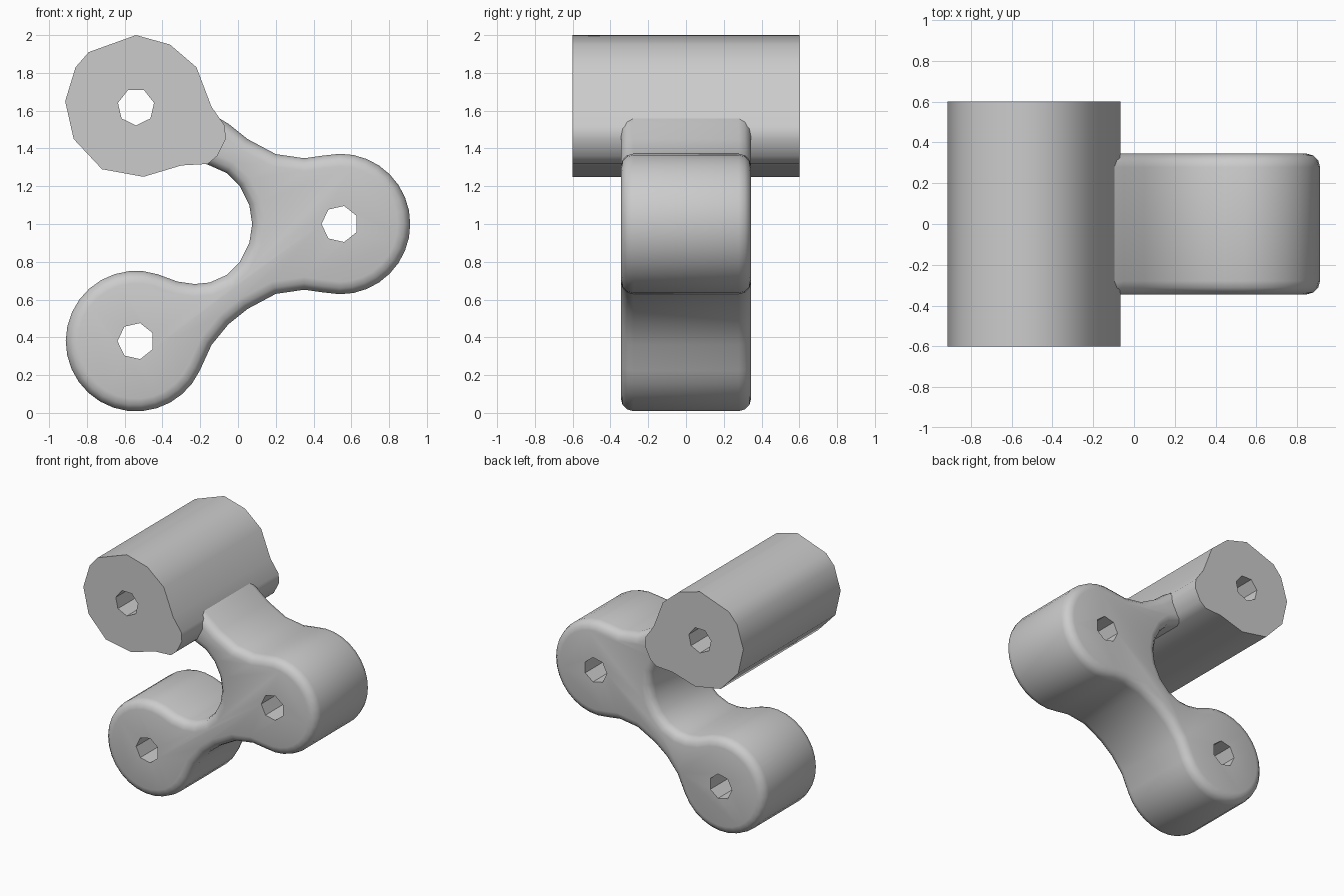
import bpy, bmesh
from math import sin, cos, radians, pi
from mathutils import Vector

cube = bpy.data.objects.get("Cube")
if cube:
    bpy.data.objects.remove(cube)

grey = bpy.data.materials.new("plain grey")
grey.use_nodes = True
colour = (0.6, 0.6, 0.6, 1)
grey.diffuse_color = colour
grey.node_tree.nodes["Principled BSDF"].inputs["Base Color"].default_value = colour


def arc(cx, cz, r, start, end, n):
    """Points along an arc in the xz plane, angles in degrees."""
    angles = [radians(start + (end - start) * i / n) for i in range(n + 1)]
    return [(cx + r * cos(a), cz + r * sin(a)) for a in angles]


def prism(name, outline, half_depth, rim=0):
    """Extrude an xz outline along y, optionally rounding both rims."""
    bm = bmesh.new()
    front = bm.faces.new([bm.verts.new((x, -half_depth, z)) for x, z in outline])
    moved = bmesh.ops.extrude_face_region(bm, geom=[front], use_keep_orig=True)["geom"]
    bmesh.ops.translate(bm, verts=[v for v in moved if isinstance(v, bmesh.types.BMVert)],
                        vec=Vector((0, 2 * half_depth, 0)))
    bmesh.ops.recalc_face_normals(bm, faces=bm.faces[:])
    if rim:
        edges = [e for e in bm.edges if abs(e.verts[0].co.y - e.verts[1].co.y) < 1e-5]
        bmesh.ops.bevel(bm, geom=edges, offset=rim, segments=3, profile=0.5,
                        affect='EDGES', clamp_overlap=False)
    mesh = bpy.data.meshes.new(name)
    bm.to_mesh(mesh)
    bm.free()
    obj = bpy.data.objects.new(name, mesh)
    bpy.context.collection.objects.link(obj)
    mesh.materials.append(grey)
    return obj


def drill(target, cx, cz, turn):
    """Cut a seven-sided bore along y."""
    bore = prism("bore_cutter", arc(cx, cz, 0.098, turn, turn + 360, 7)[:-1], 1)
    mod = target.modifiers.new("bore", 'BOOLEAN')
    mod.operation, mod.solver, mod.object = 'DIFFERENCE', 'EXACT', bore
    bpy.context.view_layer.objects.active = target
    bpy.ops.object.modifier_apply(modifier=mod.name)
    bpy.data.objects.remove(bore)


def smooth(obj, angle):
    bpy.ops.object.select_all(action='DESELECT')
    obj.select_set(True)
    bpy.context.view_layer.objects.active = obj
    bpy.ops.object.shade_smooth_by_angle(angle=radians(angle))


# Curved link: one half of each neck curve, mirrored about z = 1
outer = [(-0.14, 0.36), (-0.05, 0.47), (0.05, 0.55), (0.2, 0.63), (0.35, 0.652), (0.45, 0.638)]
inner = [(0.075, 1.0), (0.06, 0.9), (0.01, 0.8), (-0.06, 0.73), (-0.15, 0.69),
         (-0.23, 0.682), (-0.32, 0.695)]


def flip(points):
    return [(x, 2 - z) for x, z in reversed(points)]


outline = (arc(-0.54, 0.38, 0.372, 72, 335, 22) + outer
           + arc(0.54, 1.0, 0.372, -90, 90, 16) + flip(outer[1:])
           + [(-0.2, 1.62), (-0.36, 1.56), (-0.3, 1.37)]
           + flip(inner[1:5]) + inner)
link = prism("curved_link", outline, 0.345, 0.066)
drill(link, 0.54, 1.0, 180)
drill(link, -0.54, 0.38, 180)
smooth(link, 40)

# Long faceted barrel with a lip where the link joins
barrel_outline = [(-0.54, 2.0), (-0.36, 1.95), (-0.22, 1.83), (-0.14, 1.62), (-0.07, 1.52),
                  (-0.065, 1.45), (-0.11, 1.36), (-0.16, 1.318), (-0.3, 1.31), (-0.5, 1.25),
                  (-0.72, 1.29), (-0.87, 1.45), (-0.915, 1.65), (-0.86, 1.83), (-0.79, 1.91)]
barrel = prism("long_barrel", barrel_outline, 0.6)
drill(barrel, -0.54, 1.62, -90)
smooth(barrel, 50)
